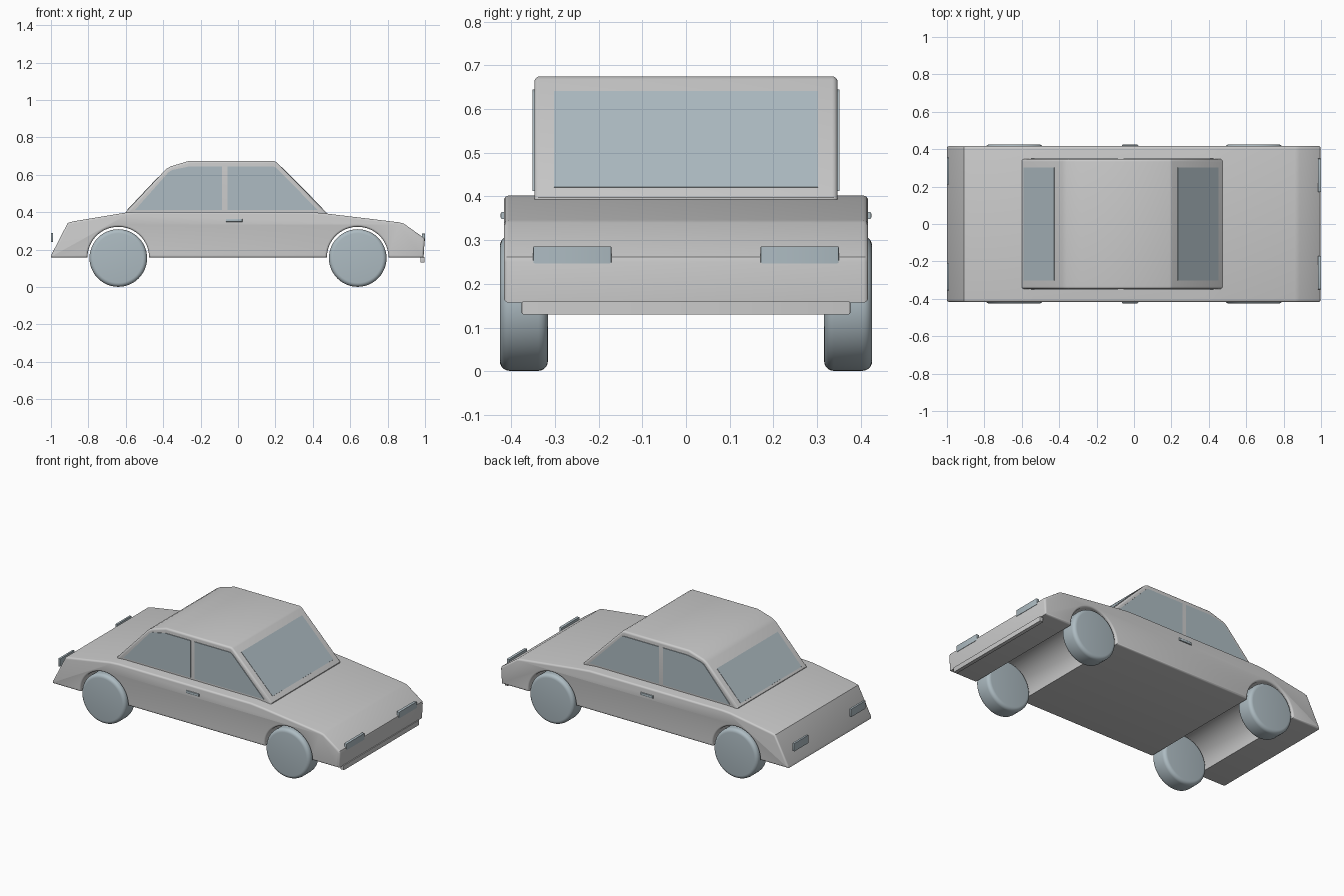
import bpy, bmesh, math

if "Cube" in bpy.data.objects:
    bpy.data.objects.remove(bpy.data.objects["Cube"])

dark = bpy.data.materials.new("dark_trim")
dark.diffuse_color = (0.42, 0.5, 0.54, 1)
dark.use_nodes = True
dark.node_tree.nodes["Principled BSDF"].inputs["Base Color"].default_value = dark.diffuse_color


def prism(name, pts, y0, y1, bevel=0.0, segs=4, mat=None):
    """Extrude an x-z profile from y0 to y1 and round both rims."""
    bm = bmesh.new()
    a = [bm.verts.new((x, y0, z)) for x, z in pts]
    b = [bm.verts.new((x, y1, z)) for x, z in pts]
    n = len(pts)
    caps = [bm.faces.new(a), bm.faces.new(b[::-1])]
    for i in range(n):
        j = (i + 1) % n
        bm.faces.new((a[j], a[i], b[i], b[j]))
    bmesh.ops.recalc_face_normals(bm, faces=bm.faces)
    if bevel:
        rims = list({e for f in caps for e in f.edges})
        bmesh.ops.bevel(bm, geom=rims, offset=bevel, segments=segs,
                        profile=0.5, affect='EDGES', clamp_overlap=True)
    me = bpy.data.meshes.new(name)
    bm.to_mesh(me)
    bm.free()
    ob = bpy.data.objects.new(name, me)
    bpy.context.collection.objects.link(ob)
    if mat:
        me.materials.append(mat)
    bpy.ops.object.select_all(action='DESELECT')
    ob.select_set(True)
    bpy.context.view_layer.objects.active = ob
    bpy.ops.object.shade_smooth_by_angle(angle=math.radians(32))
    return ob


def pair(name, pts, y0, y1, **kw):
    """Same prism on both sides of the car."""
    prism(name + "_right", pts, -y1, -y0, **kw)
    prism(name + "_left", pts, y0, y1, **kw)


def box(x0, x1, z0, z1):
    return [(x0, z0), (x1, z0), (x1, z1), (x0, z1)]


def arc(cx, cz, r, a0, a1, n):
    return [(cx + r * math.cos(a0 + (a1 - a0) * i / n),
             cz + r * math.sin(a0 + (a1 - a0) * i / n)) for i in range(n + 1)]


def strip(p, q, out):
    """Thin pane lying along the slope p-q, raised by out."""
    dx, dz = q[0] - p[0], q[1] - p[1]
    l = math.hypot(dx, dz)
    nx, nz = abs(dz) / l * (1 if p[0] > 0 else -1), abs(dx) / l
    return [(x + nx * o, z + nz * o) for x, z, o in
            ((*p, -0.015), (*q, -0.015), (*q, out), (*p, out))]


# Body with full-width wheel arches
AX, AZ = 0.64, 0.155
body = [(-1, 0.157), (-0.998, 0.172), (-0.91, 0.343), (-0.88, 0.351),
        (-0.6, 0.398), (-0.54, 0.402), (0.38, 0.402), (0.47, 0.393),
        (0.86, 0.346), (0.885, 0.34), (0.995, 0.262), (0.998, 0.25), (0.992, 0.157)]
for cx in (AX, -AX):
    body += arc(cx, 0.157, 0.165, 0, math.pi, 32)
prism("body", body, -0.417, 0.417, bevel=0.015)

# Cabin
cabin = [(-0.6, 0.38), (-0.6, 0.402), (-0.385, 0.63), (-0.36, 0.645), (-0.26, 0.675),
         (0.19, 0.675), (0.205, 0.668), (0.473, 0.398), (0.473, 0.38)]
prism("cabin", cabin, -0.347, 0.347, bevel=0.025, segs=5)

# Windows
pair("rear_side_window", [(-0.55, 0.413), (-0.37, 0.615), (-0.35, 0.626), (-0.26, 0.645),
                          (-0.085, 0.645), (-0.085, 0.413)], 0.33, 0.351, mat=dark)
pair("front_side_window", [(-0.057, 0.413), (-0.057, 0.645), (0.19, 0.645),
                           (0.205, 0.637), (0.425, 0.413)], 0.33, 0.351, mat=dark)
prism("windshield", strip((0.451, 0.42), (0.233, 0.64), 0.002), -0.302, 0.302, mat=dark)
prism("rear_window", strip((-0.59, 0.4126), (-0.425, 0.5876), 0.002), -0.302, 0.302, mat=dark)

# Lights, handles, front lip
pair("headlight", box(0.983, 1.0, 0.247, 0.286), 0.17, 0.35, bevel=0.004, segs=2, mat=dark)
pair("taillight", box(-1.0, -0.988, 0.24, 0.29), 0.21, 0.355, bevel=0.004, segs=2, mat=dark)
pair("door_handle", box(-0.065, 0.023, 0.348, 0.365), 0.41, 0.424, bevel=0.004, segs=2, mat=dark)
prism("front_lip", box(0.975, 0.998, 0.13, 0.16), -0.376, 0.376, bevel=0.004, segs=2)

# Wheels
for label, cx in (("front", AX), ("rear", -AX)):
    pair(label + "_wheel", arc(cx, AZ, 0.154, 0, math.tau * 47 / 48, 47), 0.316, 0.426,
         bevel=0.022, segs=5, mat=dark)
